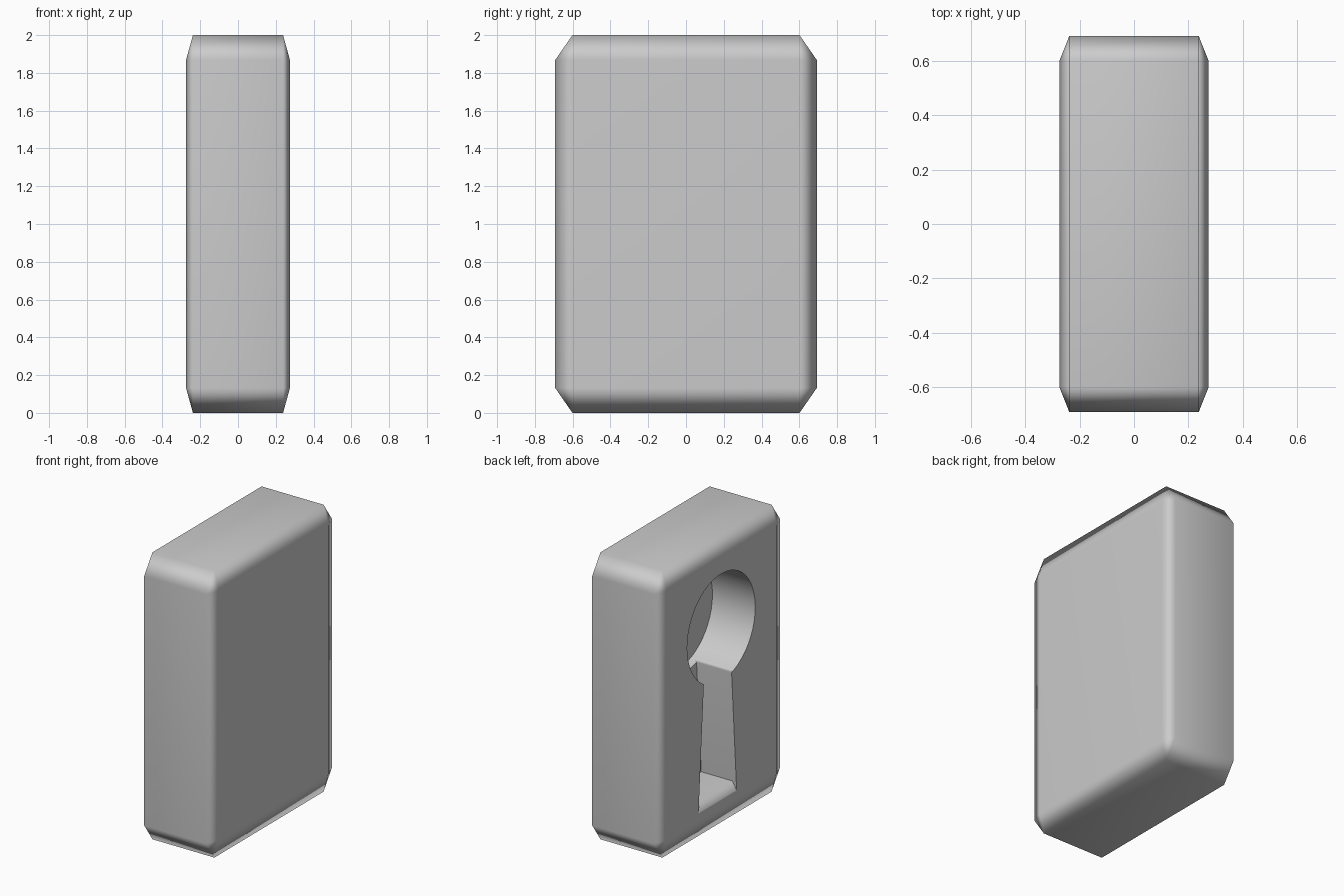
import bpy, bmesh, math
from mathutils import Matrix, Vector

cube = bpy.data.objects.get("Cube")
if cube:
    bpy.data.objects.remove(cube, do_unlink=True)

SIZE = Vector((0.55, 1.385, 2.0))
FACE_X = -SIZE.x / 2

grey = bpy.data.materials.new("light_grey")
grey.use_nodes = True
grey.diffuse_color = (0.6, 0.6, 0.6, 1)
grey.node_tree.nodes["Principled BSDF"].inputs["Base Color"].default_value = (0.6, 0.6, 0.6, 1)


def make_object(name, bm):
    bmesh.ops.recalc_face_normals(bm, faces=bm.faces)
    mesh = bpy.data.meshes.new(name)
    bm.to_mesh(mesh)
    bm.free()
    mesh.materials.append(grey)
    obj = bpy.data.objects.new(name, mesh)
    bpy.context.collection.objects.link(obj)
    return obj


def activate(obj):
    bpy.ops.object.select_all(action='DESELECT')
    obj.select_set(True)
    bpy.context.view_layer.objects.active = obj


def cut(target, cutter):
    cutter.hide_render = True
    mod = target.modifiers.new("cut", 'BOOLEAN')
    mod.operation = 'DIFFERENCE'
    mod.solver = 'EXACT'
    mod.object = cutter
    activate(target)
    bpy.ops.object.modifier_apply(modifier=mod.name)
    bpy.data.objects.remove(cutter, do_unlink=True)


# Lock body: bevelled unit cube stretched to a slab
bm = bmesh.new()
bmesh.ops.create_cube(bm, size=1)
bmesh.ops.bevel(bm, geom=bm.edges[:], offset=0.066, segments=1, affect='EDGES')
bmesh.ops.scale(bm, vec=SIZE, verts=bm.verts)
bmesh.ops.translate(bm, vec=(0, 0, 1), verts=bm.verts)
body = make_object("lock_body", bm)

# Round upper part of the keyhole
bm = bmesh.new()
depth = 0.33
bmesh.ops.create_cone(bm, cap_ends=True, segments=48, radius1=0.375, radius2=0.375,
                      depth=2 * depth,
                      matrix=Matrix.Translation((FACE_X, 0.005, 1.385))
                      @ Matrix.Rotation(math.pi / 2, 4, 'Y'))
cut(body, make_object("keyhole_round_cutter", bm))

# Flared slot below it, with a sloping lip at the floor
profile = [(-0.30, 0.135), (-0.245, 0.245), (-0.005, 0.245), (-0.005, 1.3), (-0.30, 1.3)]
bm = bmesh.new()
sides = []
for sign in (-1, 1):
    sides.append([bm.verts.new((x, 0.045 + sign * (0.222 - 0.066 * z), z)) for x, z in profile])
for side in sides:
    bm.faces.new(side)
for i in range(len(profile)):
    j = (i + 1) % len(profile)
    bm.faces.new((sides[0][i], sides[0][j], sides[1][j], sides[1][i]))
cut(body, make_object("keyhole_slot_cutter", bm))

# Soft bevels, crisp keyhole rim
activate(body)
bpy.ops.object.shade_smooth_by_angle(angle=math.radians(80))
verts = body.data.vertices
for edge in body.data.edges:
    ends = [verts[i].co for i in edge.vertices]
    if all(p.x < FACE_X + 0.003 and abs(p.y) < 0.5 for p in ends):
        edge.use_edge_sharp = True
soft = body.modifiers.new("soft_bevels", 'WEIGHTED_NORMAL')
soft.keep_sharp = True
